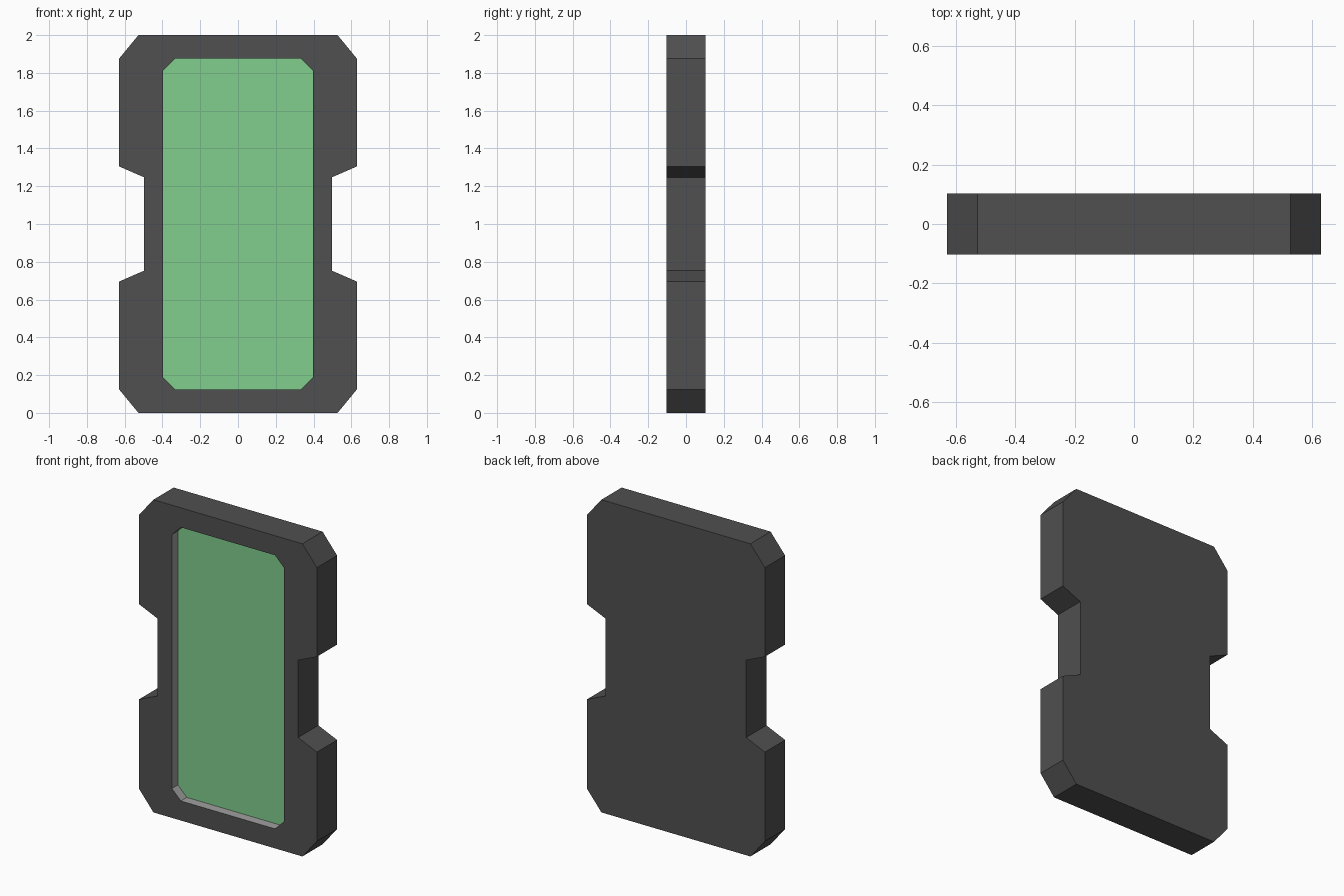
import bpy, bmesh

if "Cube" in bpy.data.objects:
    bpy.data.objects.remove(bpy.data.objects["Cube"])

HALF_DEPTH = 0.102
RECESS = 0.063


def full_loop(quarter):
    """Mirror an upper-right quarter profile (x, z about the centre) into a closed loop."""
    right = quarter + [(x, -z) for x, z in reversed(quarter)]
    return right + [(-x, z) for x, z in reversed(right)]


def add_loop(bm, profile, y):
    return [bm.verts.new((x, y, z + 1.0)) for x, z in profile]


def bridge(bm, a, b, mat=0):
    for i in range(len(a)):
        j = (i + 1) % len(a)
        bm.faces.new((a[i], a[j], b[j], b[i])).material_index = mat


def loop_edges(bm, loop):
    return [bm.edges.get((v, loop[(i + 1) % len(loop)])) for i, v in enumerate(loop)]


def finish(bm, name, *mats):
    bmesh.ops.recalc_face_normals(bm, faces=bm.faces)
    mesh = bpy.data.meshes.new(name)
    bm.to_mesh(mesh)
    bm.free()
    obj = bpy.data.objects.new(name, mesh)
    bpy.context.collection.objects.link(obj)
    for m in mats:
        mesh.materials.append(m)


def material(name, r, g, b):
    m = bpy.data.materials.new(name)
    m.diffuse_color = (r, g, b, 1)
    m.use_nodes = True
    m.node_tree.nodes["Principled BSDF"].inputs["Base Color"].default_value = m.diffuse_color
    return m


dark = material("dark_casing", 0.08, 0.08, 0.08)
rim = material("recess_grey", 0.35, 0.35, 0.35)
green = material("green_screen", 0.22, 0.61, 0.27)

outline = full_loop([(0.527, 1.0), (0.63, 0.875), (0.63, 0.305), (0.497, 0.247)])
window = full_loop([(0.333, 0.875), (0.396, 0.812)])

# Casing: notched slab with a recessed window in the front
bm = bmesh.new()
front = add_loop(bm, outline, -HALF_DEPTH)
back = add_loop(bm, outline, HALF_DEPTH)
lip = add_loop(bm, window, -HALF_DEPTH)
floor = add_loop(bm, window, -HALF_DEPTH + RECESS)
bridge(bm, front, back)
bridge(bm, lip, floor, 1)
bm.faces.new(back)
bm.faces.new(floor)
bmesh.ops.triangle_fill(bm, edges=loop_edges(bm, front) + loop_edges(bm, lip),
                        use_beauty=True, normal=(0, -1, 0))
finish(bm, "casing", dark, rim)

# Screen: thin green plate on the recess floor
bm = bmesh.new()
face = add_loop(bm, window, -HALF_DEPTH + RECESS - 0.003)
rear = add_loop(bm, window, -HALF_DEPTH + RECESS)
bridge(bm, face, rear)
bm.faces.new(face)
bm.faces.new(rear)
finish(bm, "screen", green)
